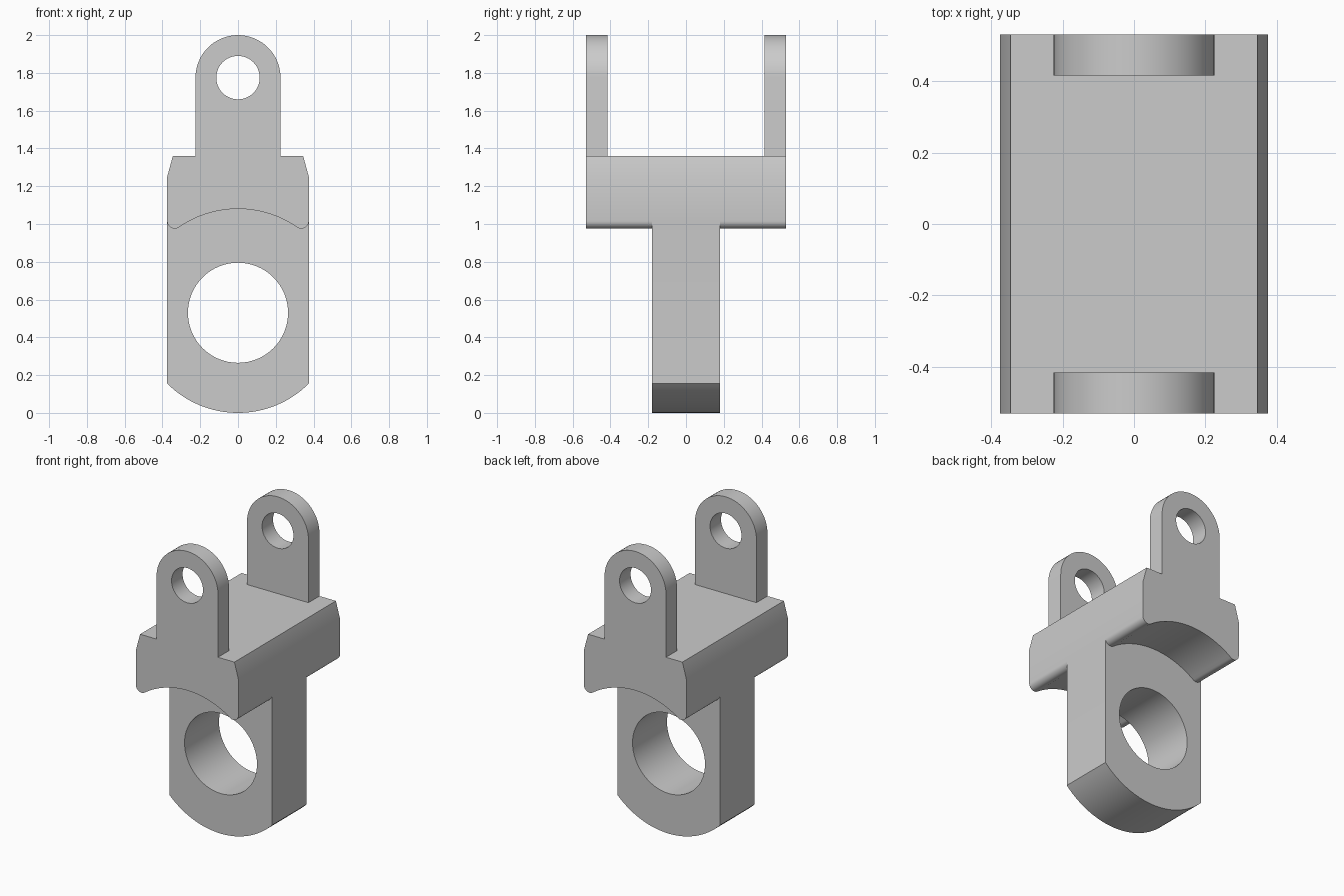
import bpy, bmesh
from math import sin, cos, pi, atan2, hypot, radians

cube = bpy.data.objects.get("Cube")
if cube:
    bpy.data.objects.remove(cube, do_unlink=True)

grey = bpy.data.materials.new("light grey")
grey.use_nodes = True
colour = (0.6, 0.6, 0.6, 1)
grey.diffuse_color = colour
grey.node_tree.nodes["Principled BSDF"].inputs["Base Color"].default_value = colour

HALF_W = 0.375       # half width of saddle and stem
HALF_D = 0.53        # half depth of saddle
BORE_Z = 0.53        # height of the big bore
PIN_Z = 1.775        # height of the lug holes


def arc(cx, cz, r, start, end, n):
    """Points on an arc in the XZ plane."""
    return [(cx + r * cos(start + (end - start) * i / n),
             cz + r * sin(start + (end - start) * i / n)) for i in range(n + 1)]


def circle(cz, r, n=64):
    return arc(0, cz, r, 0, 2 * pi, n)[:-1]


def plate(name, loops, y0, y1):
    """Extrude an outline, with optional hole loops, from y0 to y1."""
    bm = bmesh.new()
    edges = []
    for loop in loops:
        vs = [bm.verts.new((x, y0, z)) for x, z in loop]
        edges += [bm.edges.new((vs[i - 1], vs[i])) for i in range(len(vs))]
    bmesh.ops.triangle_fill(bm, edges=edges, use_beauty=True, use_dissolve=False)
    out = bmesh.ops.extrude_face_region(bm, geom=bm.faces[:])["geom"]
    moved = [v for v in out if isinstance(v, bmesh.types.BMVert)]
    bmesh.ops.translate(bm, vec=(0, y1 - y0, 0), verts=moved)
    bmesh.ops.recalc_face_normals(bm, faces=bm.faces[:])
    mesh = bpy.data.meshes.new(name)
    bm.to_mesh(mesh)
    bm.free()
    mesh.materials.append(grey)
    obj = bpy.data.objects.new(name, mesh)
    bpy.context.collection.objects.link(obj)
    return obj


# Saddle: arched underside with rounded lips, slightly tapered shoulders
lip_r, arch_r = 0.04, 0.55
lip_x = HALF_W - lip_r
lip_z = BORE_Z + ((arch_r + lip_r) ** 2 - lip_x ** 2) ** 0.5
tilt = atan2(lip_z - BORE_Z, lip_x)
right_lip = arc(lip_x, lip_z, lip_r, 0, tilt - pi, 12)
arch = arc(0, BORE_Z, arch_r, tilt, pi - tilt, 32)[1:-1]
left_lip = [(-x, z) for x, z in reversed(right_lip)]
shoulders = [(-HALF_W, 1.25), (-0.345, 1.36), (0.345, 1.36), (HALF_W, 1.25)]
yoke = plate("yoke", [right_lip + arch + left_lip + shoulders], -HALF_D, HALF_D)

# Stem: straight sides, round foot concentric with the bore
foot = atan2((BORE_Z ** 2 - HALF_W ** 2) ** 0.5, HALF_W)
stem_outline = arc(0, BORE_Z, BORE_Z, foot - pi, -foot, 32)
stem_outline += [(HALF_W, 1.2), (-HALF_W, 1.2)]
stem = plate("stem", [stem_outline, circle(BORE_Z, 0.265)], -0.18, 0.18)

# Two round-topped lugs with pin holes
lug_r = 0.225
lug_outline = arc(0, PIN_Z, lug_r, 0, pi, 32) + [(-lug_r, 1.25), (lug_r, 1.25)]
lugs = [plate(name, [lug_outline, circle(PIN_Z, 0.115, 48)], y0, y1)
        for name, y0, y1 in (("front_lug", -HALF_D, -0.415),
                             ("back_lug", 0.415, HALF_D))]

# Fuse everything into one casting
parts = [stem] + lugs
for part in parts:
    mod = yoke.modifiers.new("join " + part.name, "BOOLEAN")
    mod.operation = "UNION"
    mod.solver = "EXACT"
    mod.object = part
graph = bpy.context.evaluated_depsgraph_get()
fused = bpy.data.meshes.new_from_object(yoke.evaluated_get(graph))
yoke.modifiers.clear()
yoke.data = fused
for part in parts:
    bpy.data.objects.remove(part, do_unlink=True)

# Merge coplanar faces so no seams remain
bm = bmesh.new()
bm.from_mesh(fused)
bmesh.ops.remove_doubles(bm, verts=bm.verts[:], dist=0.0001)
bmesh.ops.dissolve_limit(bm, angle_limit=radians(0.2), verts=bm.verts[:],
                         edges=bm.edges[:])
bm.to_mesh(fused)
bm.free()

bpy.ops.object.select_all(action="DESELECT")
yoke.select_set(True)
bpy.context.view_layer.objects.active = yoke
bpy.ops.object.shade_smooth_by_angle(angle=radians(30))
